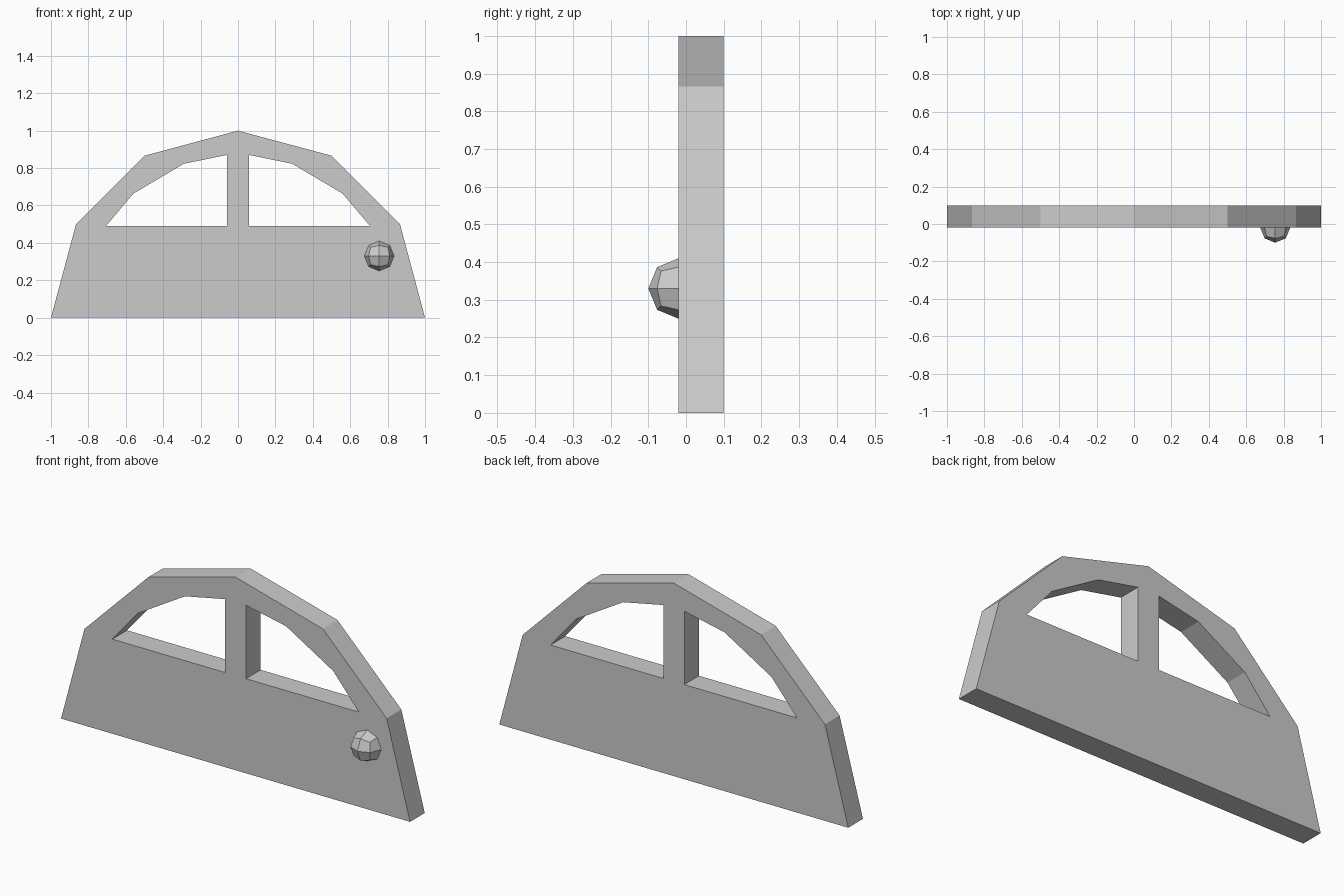
import bpy, bmesh, math
from mathutils import Vector

cube = bpy.data.objects.get("Cube")
if cube:
    bpy.data.objects.remove(cube, do_unlink=True)

FRONT, BACK = -0.02, 0.1

grey = bpy.data.materials.new("light_grey")
grey.use_nodes = True
colour = (0.6, 0.6, 0.6, 1)
grey.diffuse_color = colour
grey.node_tree.nodes["Principled BSDF"].inputs["Base Color"].default_value = colour


def add_object(name, bm):
    bmesh.ops.recalc_face_normals(bm, faces=bm.faces)
    mesh = bpy.data.meshes.new(name)
    bm.to_mesh(mesh)
    bm.free()
    mesh.materials.append(grey)
    obj = bpy.data.objects.new(name, mesh)
    bpy.context.collection.objects.link(obj)
    return obj


def add_loop(bm, points):
    verts = [bm.verts.new((x, FRONT, z)) for x, z in points]
    for a, b in zip(verts, verts[1:] + verts[:1]):
        bm.edges.new((a, b))


# Door panel: half of a twelve-sided disc with two mirrored window openings
outline = [(math.cos(math.radians(a)), math.sin(math.radians(a)))
           for a in range(0, 181, 30)]
window = [(0.06, 0.49), (0.706, 0.49), (0.56, 0.663), (0.29, 0.823), (0.06, 0.87)]

bm = bmesh.new()
add_loop(bm, outline)
for side in (1, -1):
    add_loop(bm, [(side * x, z) for x, z in window])
bmesh.ops.triangle_fill(bm, edges=bm.edges[:], use_beauty=True, normal=(0, -1, 0))
bmesh.ops.dissolve_limit(bm, angle_limit=0.01, verts=bm.verts[:], edges=bm.edges[:])
extruded = bmesh.ops.extrude_face_region(bm, geom=bm.faces[:], use_keep_orig=True)
moved = [g for g in extruded["geom"] if isinstance(g, bmesh.types.BMVert)]
bmesh.ops.translate(bm, verts=moved, vec=(0, BACK - FRONT, 0))
add_object("door_panel", bm)

# Door knob: a once-divided cube rounded into a ball, half sunk in the panel
bm = bmesh.new()
bmesh.ops.create_cube(bm, size=2)
bmesh.ops.subdivide_edges(bm, edges=bm.edges[:], cuts=1, use_grid_fill=True)
for v in bm.verts:
    v.co = v.co.normalized() * 0.08
knob = add_object("door_knob", bm)
knob.location = Vector((0.755, FRONT, 0.33))
